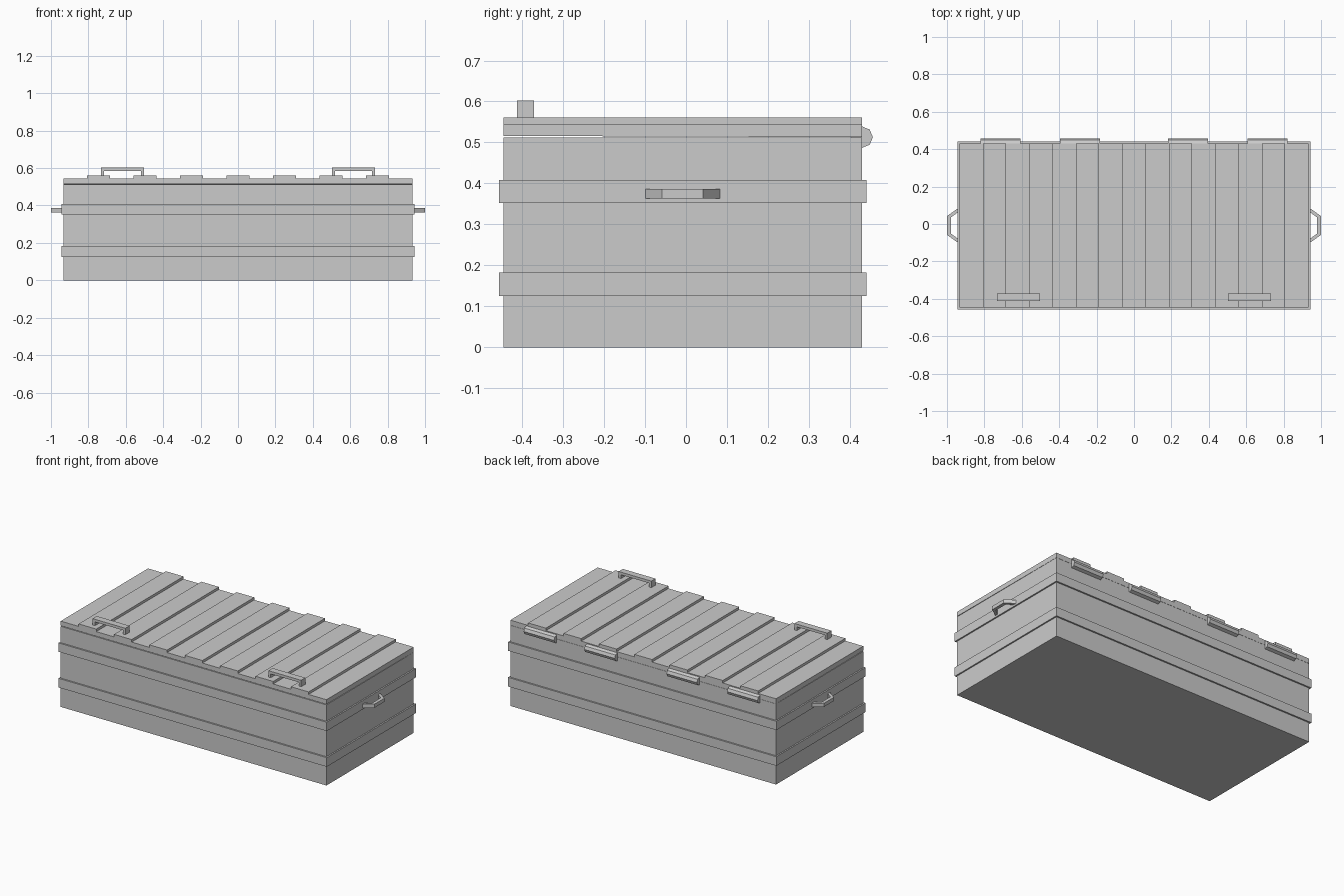
import bpy, bmesh, math

if "Cube" in bpy.data.objects:
    bpy.data.objects.remove(bpy.data.objects["Cube"])

FRONT, BACK, HALF = -0.446, 0.43, 0.934


def make_object(name, bm):
    bmesh.ops.recalc_face_normals(bm, faces=bm.faces[:])
    mesh = bpy.data.meshes.new(name)
    bm.to_mesh(mesh)
    bm.free()
    obj = bpy.data.objects.new(name, mesh)
    bpy.context.collection.objects.link(obj)
    return obj


def prism(name, points, offset):
    """Close a planar outline and extrude it by the offset vector."""
    bm = bmesh.new()
    face = bm.faces.new([bm.verts.new(p) for p in points])
    new = bmesh.ops.extrude_face_region(bm, geom=[face], use_keep_orig=True)["geom"]
    verts = [g for g in new if isinstance(g, bmesh.types.BMVert)]
    bmesh.ops.translate(bm, verts=verts, vec=offset)
    return make_object(name, bm)


def box(name, x, y, z):
    pts = [(x[0], y[0], z[0]), (x[1], y[0], z[0]), (x[1], y[1], z[0]), (x[0], y[1], z[0])]
    return prism(name, pts, (0, 0, z[1] - z[0]))


# Chest body and the two raised bands around it
box("chest_body", (-HALF, HALF), (FRONT, BACK), (0, 0.512))
for name, z in (("lower_band", (0.125, 0.183)), ("upper_band", (0.352, 0.408))):
    box(name, (-0.943, 0.943), (FRONT - 0.01, BACK + 0.01), z)

# Ribbed lid: one profile with seven raised ribs
outline = [(-HALF, 0.513), (-HALF, 0.545)]
for i in range(-3, 4):
    c = i * 0.2487
    outline += [(c - 0.062, 0.545), (c - 0.062, 0.561), (c + 0.062, 0.561), (c + 0.062, 0.545)]
outline += [(HALF, 0.545), (HALF, 0.513)]
lid = prism("lid", [(x, FRONT, z) for x, z in outline], (0, BACK - FRONT, 0))
# The lid sits very slightly open at the front
for v in lid.data.vertices:
    if v.co.y < 0 and v.co.z < 0.52:
        v.co.z = 0.516

for side, s in (("left", -1), ("right", 1)):
    # Lid handle: staple shape standing on two ribs
    staple = [(-0.115, 0.558), (-0.115, 0.602), (0.115, 0.602), (0.115, 0.558),
              (0.099, 0.558), (0.099, 0.585), (-0.099, 0.585), (-0.099, 0.558)]
    prism(side + "_lid_handle", [(s * 0.618 + x, -0.413, z) for x, z in staple], (0, 0.042, 0))

    # Carrying handle on the end wall, with slanted legs
    grip = [(0.93, -0.1), (1.0, -0.05), (1.0, 0.05), (0.93, 0.1),
            (0.93, 0.079), (0.979, 0.043), (0.979, -0.043), (0.93, -0.079)]
    prism(side + "_carry_handle", [(s * x, y - 0.008, 0.363) for x, y in grip], (0, 0, 0.023))

    # Eight-sided hinge barrels along the back
    for part, x in (("inner", 0.289), ("outer", 0.715)):
        ring = [(s * x - 0.107, BACK + 0.026 * math.cos(k * math.pi / 4),
                 0.513 + 0.026 * math.sin(k * math.pi / 4)) for k in range(8)]
        prism(f"{side}_{part}_hinge", ring, (0.214, 0, 0))
